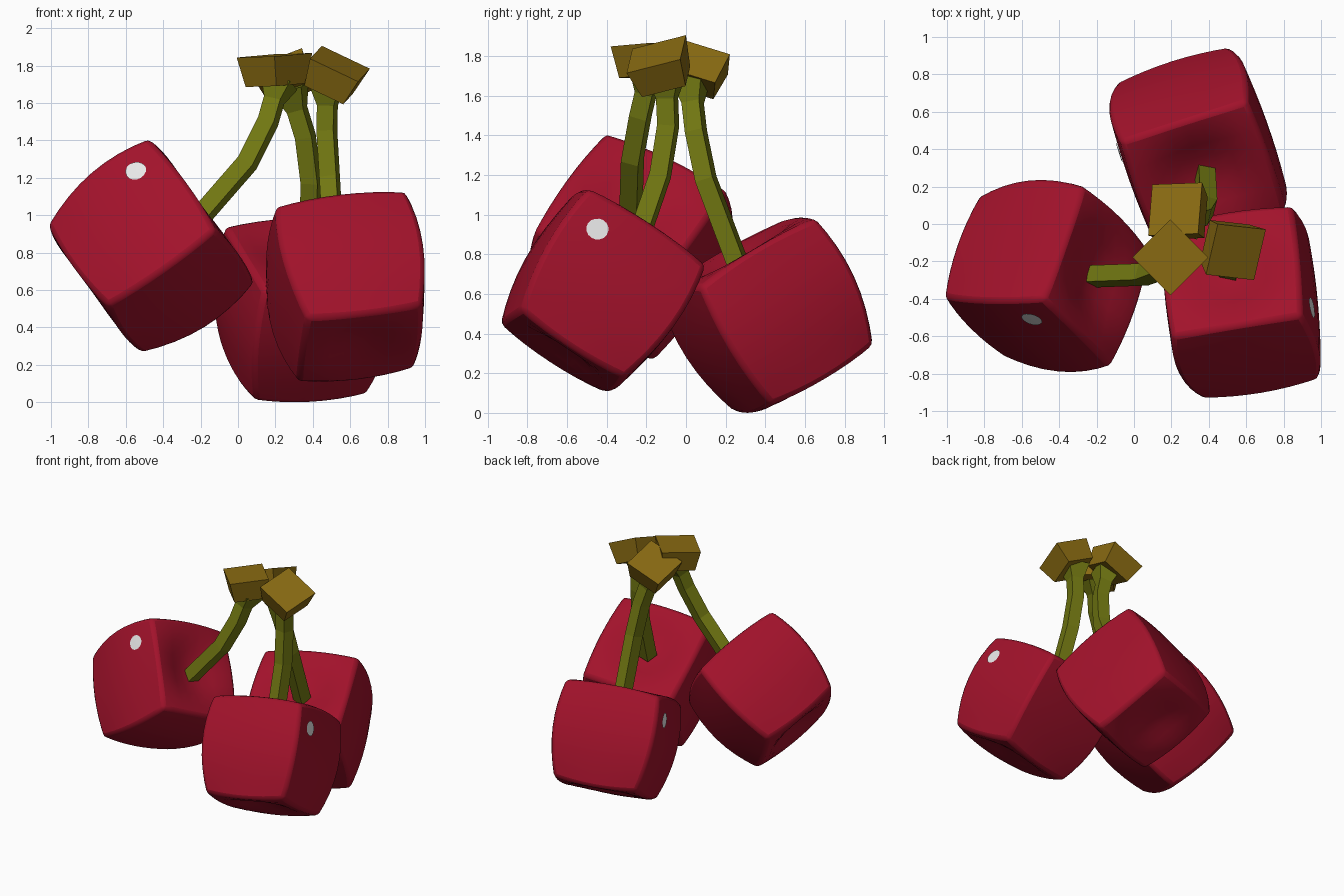
import bpy, bmesh, math
from mathutils import Vector, Matrix

if "Cube" in bpy.data.objects:
    bpy.data.objects.remove(bpy.data.objects["Cube"])


def material(name, rgb):
    m = bpy.data.materials.new(name)
    m.diffuse_color = (*rgb, 1)
    m.use_nodes = True
    m.node_tree.nodes["Principled BSDF"].inputs["Base Color"].default_value = m.diffuse_color
    return m


RED = material("cherry red", (0.36, 0.006, 0.024))
GREEN = material("stem green", (0.17, 0.19, 0.006))
BROWN = material("cap brown", (0.25, 0.145, 0.006))
WHITE = material("highlight white", (0.85, 0.85, 0.85))


def finish(bm, name, mat, matrix=None):
    bmesh.ops.recalc_face_normals(bm, faces=bm.faces)
    me = bpy.data.meshes.new(name)
    bm.to_mesh(me)
    bm.free()
    me.materials.append(mat)
    ob = bpy.data.objects.new(name, me)
    bpy.context.collection.objects.link(ob)
    if matrix:
        ob.matrix_world = matrix
    return ob


def frame(center, up, side):
    # local z along up, local x along side
    z = Vector(up).normalized()
    x = Vector(side)
    x = (x - z * x.dot(z)).normalized()
    y = z.cross(x)
    return Matrix.Translation(center) @ Matrix((x, y, z)).transposed().to_4x4()


def cherry_point(x, y, z):
    # maps the cube -1..1 to a tapered, bulging block with a dent at both ends
    w = 0.333 + 0.02 * z + 0.047 * (1 - z * z)
    h = 0.35
    c = ((1 - x * x) * (1 - y * y)) ** 2
    edge = 0.028 * ((1 - x * x) + (1 - y * y))
    dent = 0.11 if z > 0 else 0.075
    return Vector((x * (w + 0.015 * (1 - y * y)), y * (w + 0.015 * (1 - x * x)),
                   z * h + z * abs(z) ** 3 * (edge - dent * c)))


def cherry(name, matrix):
    bm = bmesh.new()
    bmesh.ops.create_cube(bm, size=2)
    bmesh.ops.subdivide_edges(bm, edges=bm.edges[:], cuts=7, use_grid_fill=True)
    for v in bm.verts:
        v.co = cherry_point(*v.co)
    ob = finish(bm, name, RED, matrix)
    bev = ob.modifiers.new("soft_edges", 'BEVEL')
    bev.width = 0.025
    bev.segments = 2
    bev.limit_method = 'ANGLE'
    bev.angle_limit = math.radians(45)
    bpy.ops.object.select_all(action='DESELECT')
    ob.select_set(True)
    bpy.context.view_layer.objects.active = ob
    bpy.ops.object.shade_smooth_by_angle(angle=math.radians(40))
    # white spot, a thin disc lying on the side surface
    bm = bmesh.new()
    ring = []
    for i in range(16):
        a = i * math.tau / 16
        p = cherry_point(1, -0.56 + 0.148 * math.cos(a), 0.55 + 0.153 * math.sin(a))
        ring.append(bm.verts.new(p + Vector((0.006, 0, 0.001))))
    mid = bm.verts.new(cherry_point(1, -0.56, 0.55) + Vector((0.006, 0, 0.001)))
    for i in range(16):
        bm.faces.new((ring[i], ring[(i + 1) % 16], mid))
    finish(bm, name + "_highlight", WHITE, matrix)


def stem(name, path, width=0.044):
    # square tube along the path, flared where it meets the cap
    pts = [Vector(p) for p in path]
    pts.insert(-1, pts[-1].lerp(pts[-2], 0.45))
    bm = bmesh.new()
    rings = []
    for i, p in enumerate(pts):
        t = pts[min(i + 1, len(pts) - 1)] - pts[max(i - 1, 0)]
        m = frame(p, t, (1, -0.25, 0))
        r = width * (1.9 if i == len(pts) - 1 else 1.05)
        rings.append([bm.verts.new(m @ Vector((sx * r, sy * r, 0)))
                      for sx, sy in ((1, 1), (-1, 1), (-1, -1), (1, -1))])
    for a, b in zip(rings, rings[1:]):
        for k in range(4):
            bm.faces.new((a[k], a[(k + 1) % 4], b[(k + 1) % 4], b[k]))
    bm.faces.new(rings[0])
    bm.faces.new(rings[-1])
    finish(bm, name, GREEN)


def cap(name, top, up, side):
    # block narrowing downward
    bm = bmesh.new()
    bmesh.ops.create_cube(bm, size=2)
    for v in bm.verts:
        s = 0.143 if v.co.z > 0 else 0.116
        v.co = (v.co.x * s, v.co.y * s, 0 if v.co.z > 0 else -0.16)
    finish(bm, name, BROWN, frame(top, up, side))


# left, front right and back cherry: body frame, stem path, cap frame
parts = {
    "left": (((-0.48, -0.278, 0.815), (0.56, 0, 0.41), (-0.297, -0.863, 0.41)),
             [(-0.22, -0.28, 0.97), (0.05, -0.27, 1.28), (0.16, -0.23, 1.5), (0.22, -0.18, 1.71)],
             ((0.195, -0.178, 1.855), (-0.06, -0.03, 1), (1, 1, 0.06))),
    "right": (((0.588, -0.438, 0.605), (-0.125, 0.355, 0.56), (0.68, 0.1, 0.06)),
              [(0.51, -0.25, 0.85), (0.49, -0.13, 1.2), (0.475, -0.09, 1.45), (0.48, -0.1, 1.70)],
              ((0.545, -0.15, 1.81), (0.38, -0.31, 0.87), (0.27, -0.03, -0.13))),
    "back": (((0.335, 0.425, 0.483), (0.07, -0.33, 0.6), (-0.65, -0.19, -0.07)),
             [(0.38, 0.27, 0.73), (0.39, 0.1, 1.18), (0.36, 0.05, 1.42), (0.28, 0.02, 1.68)],
             ((0.22, 0.08, 1.80), (-0.35, 0.3, 0.88), (0.26, 0.01, 0.1))),
}
for key, (body, path, top) in parts.items():
    cherry(key + "_cherry", frame(*body))
    stem(key + "_stem", path)
    cap(key + "_cap", *top)
